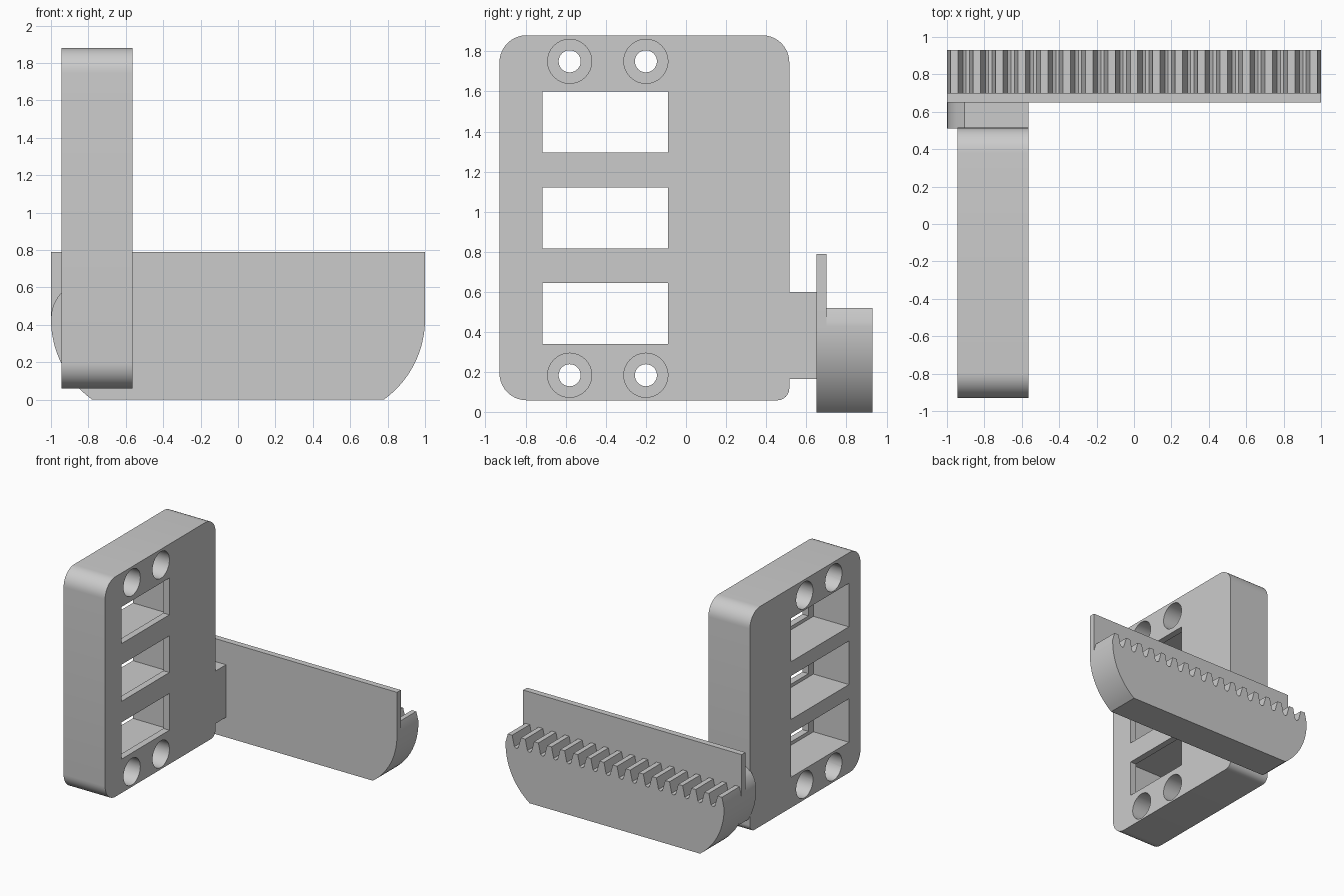
import bpy, bmesh, math

cube = bpy.data.objects.get("Cube")
if cube:
    bpy.data.objects.remove(cube, do_unlink=True)

grey = bpy.data.materials.new("plain_grey")
grey.use_nodes = True
GREY = (0.6, 0.6, 0.6, 1)
grey.diffuse_color = GREY
grey.node_tree.nodes["Principled BSDF"].inputs["Base Color"].default_value = GREY


def arc(cx, cz, r, a0, a1, n=10):
    """Points on a circle from angle a0 to a1 in degrees."""
    angles = [math.radians(a0 + (a1 - a0) * i / n) for i in range(n + 1)]
    return [(cx + r * math.cos(a), cz + r * math.sin(a)) for a in angles]


def prism(name, profile, lo, hi, axis):
    """Extrude a closed profile along x (profile is y, z) or y (profile is x, z)."""
    bm = bmesh.new()
    place = (lambda p: (lo, p[0], p[1])) if axis == "x" else (lambda p: (p[0], lo, p[1]))
    face = bm.faces.new([bm.verts.new(place(p)) for p in profile])
    out = bmesh.ops.extrude_face_region(bm, geom=[face])
    shift = (hi - lo, 0, 0) if axis == "x" else (0, hi - lo, 0)
    bmesh.ops.translate(bm, vec=shift, verts=[v for v in out["geom"] if isinstance(v, bmesh.types.BMVert)])
    bmesh.ops.recalc_face_normals(bm, faces=bm.faces)
    mesh = bpy.data.meshes.new(name)
    bm.to_mesh(mesh)
    bm.free()
    obj = bpy.data.objects.new(name, mesh)
    bpy.context.collection.objects.link(obj)
    mesh.materials.append(grey)
    return obj


def smooth(obj):
    bpy.ops.object.select_all(action="DESELECT")
    obj.select_set(True)
    bpy.context.view_layer.objects.active = obj
    bpy.ops.object.shade_smooth_by_angle(angle=math.radians(30))


def rect(y0, y1, z0, z1):
    return [(y0, z0), (y1, z0), (y1, z1), (y0, z1)]


# Upright block with rounded corners
X0, X1 = -0.945, -0.565
Y0, Y1, Z0, Z1 = -0.93, 0.515, 0.06, 1.88
R, S = 0.135, 0.06
outline = (arc(Y0 + R, Z0 + R, R, 180, 270) + arc(Y1 - S, Z0 + S, S, 270, 360)
           + arc(Y1 - R, Z1 - R, R, 0, 90) + arc(Y0 + R, Z1 - R, R, 90, 180))
block = prism("upright_block", outline, X0, X1, "x")

# Cutters: stepped windows and screw holes recessed from both sides
cutters = []
LIP = 0.055
for z in (0.4925, 0.97, 1.4475):
    cutters.append(prism("window_cutter", rect(-0.715, -0.09, z - 0.152, z + 0.152), X0 - 0.1, X1 + 0.1, "x"))
    cutters.append(prism("pocket_cutter", rect(-0.78, -0.025, z - 0.18, z + 0.18), X0 - 0.1, X1 - LIP, "x"))
for y in (-0.58, -0.2):
    for z in (0.185, 1.75):
        for r, a, b in ((0.055, X0 - 0.1, X1 + 0.1), (0.11, X1 - 0.16, X1 + 0.1), (0.11, X0 - 0.1, X0 + 0.16)):
            cutters.append(prism("hole_cutter", arc(y, z, r, 0, 348.75, 31), a, b, "x"))
for c in cutters:
    mod = block.modifiers.new("cut", "BOOLEAN")
    mod.operation = "DIFFERENCE"
    mod.solver = "EXACT"
    mod.object = c

# Bake the cuts, then remove the cutters
bpy.context.view_layer.update()
cut = bpy.data.meshes.new_from_object(block.evaluated_get(bpy.context.evaluated_depsgraph_get()))
block.modifiers.clear()
block.data = cut
for c in cutters:
    bpy.data.objects.remove(c, do_unlink=True)
smooth(block)

# Lower curve shared by the back plate and the rack
END_R = 0.53
drop = math.degrees(math.asin(0.43 / END_R))
left_curve = arc(END_R - 1, 0.43, END_R, 180, 180 + drop, 14)
right_curve = [(-x, z) for x, z in reversed(left_curve)]
belly = left_curve + right_curve

# Thin back plate
smooth(prism("back_plate", belly + [(1, 0.79), (-1, 0.79)], 0.65, 0.70, "y"))

# Toothed rack behind the plate
PITCH, TIP, ROOT = 0.12, 0.52, 0.43
teeth = []
for k in range(17):
    x = -1 + PITCH * k
    teeth += [(x + 0.02, TIP), (x + 0.06, TIP)]
    if k < 16:
        teeth += [(x + 0.085, ROOT), (x + 0.1025, ROOT - 0.01), (x + PITCH, ROOT)]
teeth.append((1, 0.45))
smooth(prism("toothed_rack", belly + teeth[::-1], 0.70, 0.93, "y"))

# Short arm joining block and plate, rounded on its outer end
side = [p for p in left_curve if p[1] > 0.18]
arm = side + [(-0.93, 0.165), (X1, 0.165), (X1, 0.6), (-0.905, 0.6)] + arc(-0.79, 0.43, 0.21, 140, 170, 5)
smooth(prism("joining_arm", arm, 0.51, 0.652, "y"))
